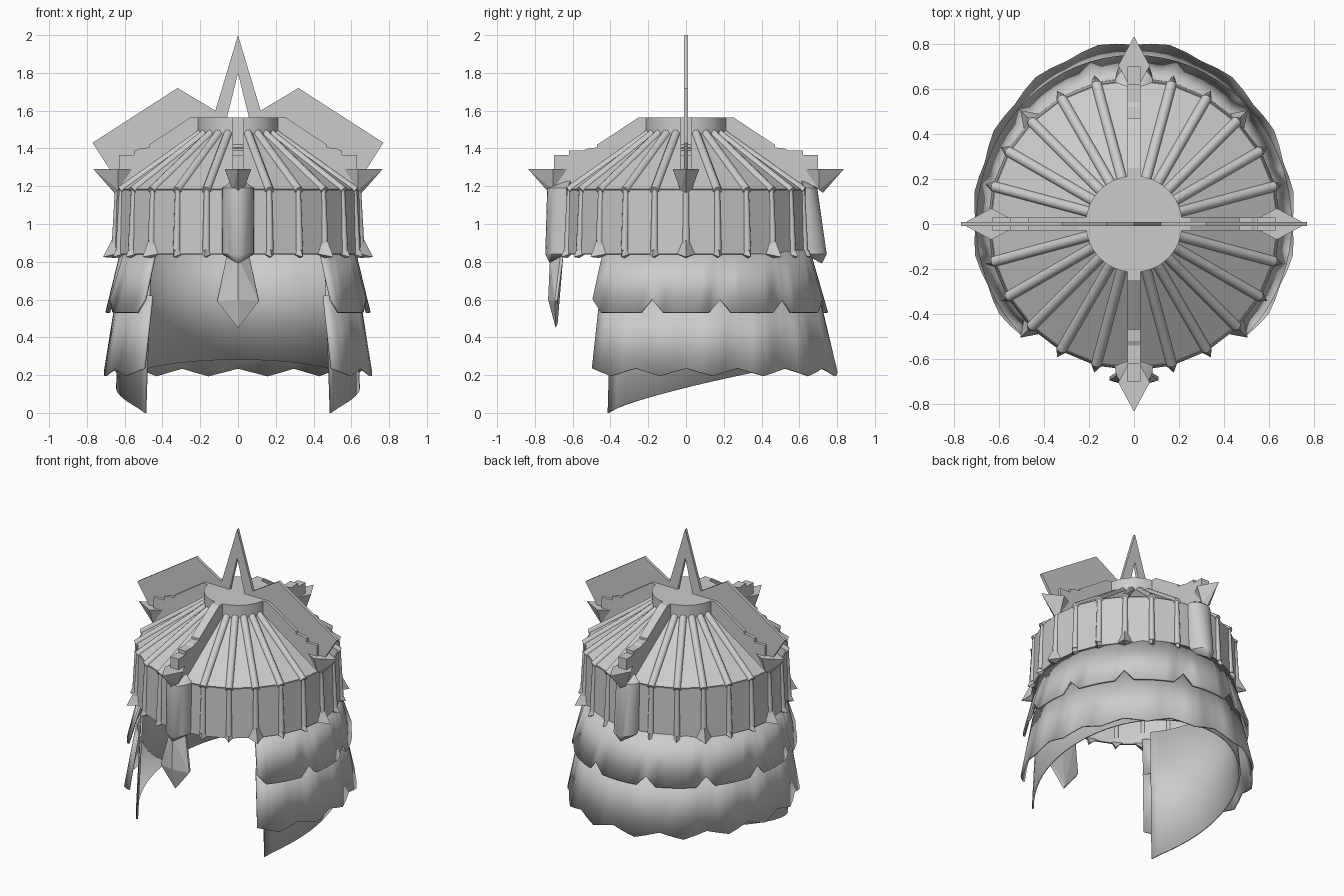
import bpy, bmesh, math
from mathutils import Matrix, Vector

cube = bpy.data.objects.get("Cube")
if cube:
    bpy.data.objects.remove(cube, do_unlink=True)

steel = bpy.data.materials.new("grey_steel")
steel.use_nodes = True
GREY = (0.6, 0.6, 0.6, 1)
steel.diffuse_color = GREY
steel.node_tree.nodes["Principled BSDF"].inputs["Base Color"].default_value = GREY

STEP = 15  # angle between neighbouring ribs


def finish(name, bm, angle=0, smooth=30, thick=0):
    """Turn a bmesh into an object, rotated about the helmet's axis."""
    bmesh.ops.transform(bm, matrix=Matrix.Rotation(math.radians(angle), 4, 'Z'), verts=bm.verts)
    bmesh.ops.recalc_face_normals(bm, faces=bm.faces)
    mesh = bpy.data.meshes.new(name)
    bm.to_mesh(mesh)
    bm.free()
    mesh.materials.append(steel)
    obj = bpy.data.objects.new(name, mesh)
    bpy.context.collection.objects.link(obj)
    if thick:
        mod = obj.modifiers.new("thickness", 'SOLIDIFY')
        mod.thickness, mod.offset = thick, 0
    if smooth:
        bpy.ops.object.select_all(action='DESELECT')
        obj.select_set(True)
        bpy.context.view_layer.objects.active = obj
        bpy.ops.object.shade_smooth_by_angle(angle=math.radians(smooth))
    return obj


def hull(name, points, angle=0, smooth=0):
    """Convex solid; points are (outward, sideways, up)."""
    bm = bmesh.new()
    for p in points:
        bm.verts.new(p)
    out = bmesh.ops.convex_hull(bm, input=bm.verts)
    bmesh.ops.delete(bm, geom=[v for v in bm.verts if not v.link_faces], context='VERTS')
    return finish(name, bm, angle, smooth)


def plate(name, outline, thick, angle=0):
    """Flat radial plate from an (outward, up) outline."""
    bm = bmesh.new()
    face = bm.faces.new([bm.verts.new((r, -thick / 2, z)) for r, z in outline])
    ext = bmesh.ops.extrude_face_region(bm, geom=[face])
    moved = [g for g in ext["geom"] if isinstance(g, bmesh.types.BMVert)]
    bmesh.ops.translate(bm, vec=(0, thick, 0), verts=moved)
    return finish(name, bm, angle, 0)


def sheet(name, angles, rows, thick, smooth=30, closed=False):
    """Shell around the axis; each row maps an angle to (radius, height)."""
    bm = bmesh.new()
    grid = []
    for row in rows:
        ring = []
        for a in angles:
            r, z = row(a)
            t = math.radians(a)
            ring.append(bm.verts.new((r * math.cos(t), r * math.sin(t), z)))
        grid.append(ring + ring[:1] if closed else ring)
    for low, high in zip(grid, grid[1:]):
        for i in range(len(low) - 1):
            bm.faces.new((low[i], low[i + 1], high[i + 1], high[i]))
    return finish(name, bm, 0, smooth, thick)


def rod(name, start, end, r0, r1, angle):
    """Tapered round rib."""
    bm = bmesh.new()
    a, b = Vector(start), Vector(end)
    m = Matrix.Translation((a + b) / 2) @ (b - a).to_track_quat('Z', 'Y').to_matrix().to_4x4()
    bmesh.ops.create_cone(bm, cap_ends=True, segments=10, radius1=r0, radius2=r1,
                          depth=(b - a).length, matrix=m)
    return finish(name, bm, angle, 40)


def swell(a, side, back):
    """Radius that grows towards the back."""
    return side + (back - side) * max(0, math.sin(math.radians(a))) ** 2


def wave(a, centre, pitch):
    """Triangle wave: 0 at the centre angle, 1 half a pitch away."""
    d = (a - centre) % pitch
    return min(d, pitch - d) / (pitch / 2)


# Crown: flat cap, sloped roof and faceted band
bm = bmesh.new()
bmesh.ops.create_cone(bm, cap_ends=True, segments=48, radius1=0.215, radius2=0.215,
                      depth=0.13, matrix=Matrix.Translation((0, 0, 1.5)))
finish("crown_cap", bm)
ring = range(0, 360, STEP)
sheet("crown_roof", ring, [lambda a: (0.635, 1.18), lambda a: (0.2, 1.48)], 0.012, 0, True)
sheet("crown_band", ring, [lambda a: (0.645, 0.84), lambda a: (0.635, 1.18)], 0.015, 0, True)

# Ribs on roof and band, with a pointed foot under each
for a in ring:
    if a % 90:
        rod("roof_rib", (0.645, 0, 1.175), (0.2, 0, 1.48), 0.024, 0.024, a)
    if a % 180 != 90:
        rod("band_rib", (0.65, 0, 0.86), (0.637, 0, 1.18), 0.02, 0.015, a)
        big = a % 45 == 0
        out, w, top = (0.715, 0.058, 0.93) if big else (0.685, 0.036, 0.89)
        hull("rib_foot", [(0.63, -w, 0.845), (0.63, w, 0.845), (out, 0, 0.825),
                          (0.65, 0, 0.82), (0.63, 0, top), (0.66, 0, top)], a)

# Stepped crests and downward pointed spikes in the four main directions
for a in range(0, 360, 90):
    reach = 0.07 if a % 180 else 0
    end = 0.63 + reach
    plate("stepped_crest", [(0.2, 1.565), (0.25, 1.565), (0.47, 1.42), (0.47, 1.405), (0.52, 1.4),
                            (0.54, 1.39), (end - 0.08, 1.39), (end - 0.08, 1.365), (end, 1.365),
                            (end, 1.2), (0.55, 1.2), (0.2, 1.45)], 0.06, a)
    c = 0.635 + reach
    hull("crest_spike", [(c + 0.13, 0, 1.29), (c, 0.07, 1.29), (c, -0.07, 1.29), (c - 0.13, 0, 1.29),
                         (c, 0.03, 1.18), (c, -0.03, 1.18), (c + 0.02, 0, 1.165)], a)

# Rounded front and back plates over the band
for name, a, top_r in (("front_plate", 270, 0.735), ("back_plate", 90, 0.695)):
    pts = [(0.6, 0, 1.25), (0.72, 0, 0.79)]
    for z, r in ((0.84, 0.745), (1.19, top_r)):
        for i in range(13):
            t = math.pi * (i / 12 - 0.5)
            pts.append((0.63 + (r - 0.63) * math.cos(t), 0.085 * math.sin(t), z))
    hull(name, pts, a, 35)

# Ridged nose guard hanging from the front plate
pts = [(0.69, 0, 0.45), (0.73, 0, 0.6), (0.72, 0, 0.82), (0.68, 0, 0.47)]
for s in (-1, 1):
    pts += [(0.695, s * 0.11, 0.59), (0.68, s * 0.11, 0.6), (0.665, s * 0.06, 0.83), (0.65, s * 0.06, 0.83)]
hull("nose_guard", pts, 270)

# Open spire and side wings
plate("spire", [(-0.12, 1.6), (0, 2), (0.12, 1.6), (0.06, 1.555), (0, 1.8), (-0.06, 1.555)], 0.02)
for a in (0, 180):
    plate("wing", [(0.06, 1.555), (0.12, 1.6), (0.32, 1.72), (0.77, 1.43), (0.68, 1.29),
                   (0.6, 1.25), (0.3, 1.42), (0.06, 1.5)], 0.02, a)

# Neck guard: smooth lining with a rising hem, then two scalloped tiers


def lining_hem(a):
    r = swell(a, 0.64, 0.7)
    y = r * math.sin(math.radians(a))
    return r, 0.28 * max(0, min(1, (y + 0.41) / 1.1)) ** 0.75


arc = [-40 + 5 * i for i in range(53)]
sheet("neck_lining", arc, [lining_hem, lambda a: (swell(a, 0.6, 0.63), 0.9)], 0.012)
arc = [-45 + 5.625 * i for i in range(49)]
sheet("lower_tier", arc, [
    lambda a: (swell(a, 0.715, 0.81) * (1 - 0.022 * wave(a, 11.25, 22.5)), 0.195 + 0.04 * wave(a, 11.25, 22.5)),
    lambda a: (swell(a, 0.64, 0.7), 0.62)], 0.012)
arc = [-45 + 5 * i for i in range(55)]
sheet("upper_tier", arc, [
    lambda a: (swell(a, 0.695, 0.745), 0.53 + 0.07 * max(0, 1 - 3 * wave(a, 15, 30))),
    lambda a: (swell(a, 0.615, 0.65), 0.86)], 0.015)
